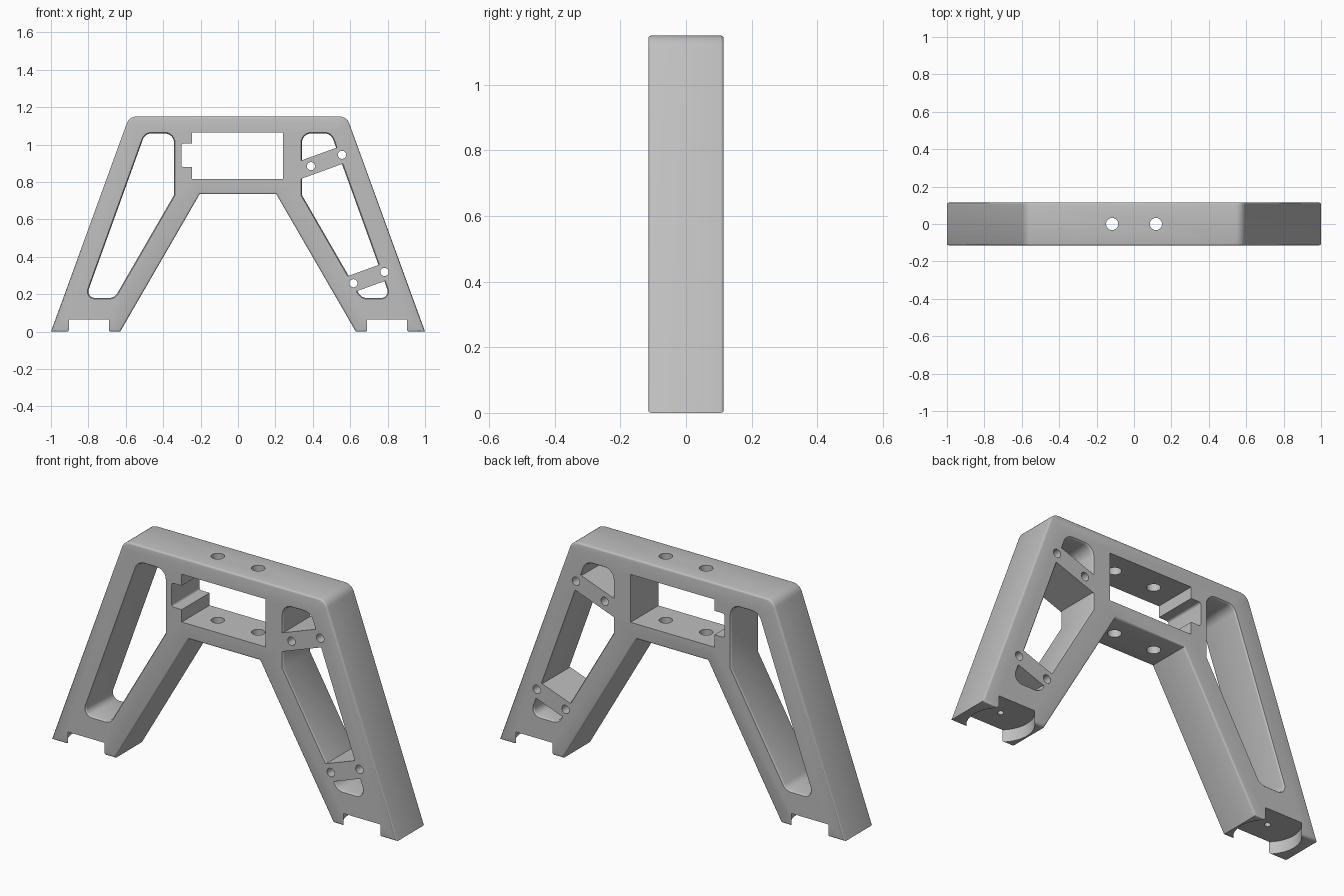
import bpy, bmesh, math
from mathutils import Vector, Matrix

if "Cube" in bpy.data.objects:
    bpy.data.objects.remove(bpy.data.objects["Cube"])

HALF = 0.115      # half depth of the frame
ROUND = 0.01      # rounding of the front and back rims

grey = bpy.data.materials.new("light grey")
grey.use_nodes = True
grey.diffuse_color = (0.52, 0.52, 0.52, 1)
grey.node_tree.nodes["Principled BSDF"].inputs["Base Color"].default_value = (0.52, 0.52, 0.52, 1)


def fillet(corners, steps=6):
    """Round each (x, z, radius) corner of a polygon."""
    out = []
    for i, (x, z, r) in enumerate(corners):
        p = Vector((x, z))
        if r == 0:
            out.append(p)
            continue
        a = (Vector(corners[i - 1][:2]) - p).normalized()
        b = (Vector(corners[(i + 1) % len(corners)][:2]) - p).normalized()
        half = a.angle(b) / 2
        centre = p + (a + b).normalized() * (r / math.sin(half))
        start = p + a * (r / math.tan(half)) - centre
        end = p + b * (r / math.tan(half)) - centre
        sweep = start.angle_signed(end)
        for k in range(steps + 1):
            out.append(centre + Matrix.Rotation(-sweep * k / steps, 2) @ start)
    return out


def inset(points, d):
    """Move a counter-clockwise outline inward by d."""
    out = []
    for i, p in enumerate(points):
        u = (p - points[i - 1]).normalized()
        v = (points[(i + 1) % len(points)] - p).normalized()
        n = Vector((-u.y - v.y, u.x + v.x)).normalized()
        out.append(p + n * (d / max(0.3, n.dot(Vector((-u.y, u.x))))))
    return out


def finish(name, bm):
    bmesh.ops.recalc_face_normals(bm, faces=bm.faces)
    mesh = bpy.data.meshes.new(name)
    bm.to_mesh(mesh)
    bm.free()
    mesh.materials.append(grey)
    obj = bpy.data.objects.new(name, mesh)
    bpy.context.collection.objects.link(obj)
    return obj


def prism(name, points, stations):
    """Skin an outline along y through (y, inset) stations."""
    if sum(points[i - 1].cross(p) for i, p in enumerate(points)) < 0:
        points = points[::-1]
    bm = bmesh.new()
    rings = [[bm.verts.new((p.x, y, p.y)) for p in inset(points, d)] for y, d in stations]
    for lower, upper in zip(rings, rings[1:]):
        for i in range(len(lower)):
            bm.faces.new((lower[i - 1], lower[i], upper[i], upper[i - 1]))
    bm.faces.new(rings[0])
    bm.faces.new(rings[-1])
    return finish(name, bm)


def rim(sign, overshoot):
    arc = [math.radians(a) for a in (0, 30, 60, 90)]
    side = [(HALF - ROUND + ROUND * math.sin(a), sign * ROUND * (1 - math.cos(a))) for a in arc]
    side[-1] = (HALF + overshoot, sign * ROUND)
    return [(-y, d) for y, d in side[::-1]] + side


def cylinder(name, radius, start, end, sides):
    start, end = Vector(start), Vector(end)
    axis = end - start
    bm = bmesh.new()
    place = Matrix.Translation((start + end) / 2) @ axis.to_track_quat('Z', 'Y').to_matrix().to_4x4()
    bmesh.ops.create_cone(bm, cap_ends=True, segments=sides, radius1=radius,
                          radius2=radius, depth=axis.length, matrix=place)
    return finish(name, bm)


def cut(target, cutter):
    cutter.hide_render = True
    mod = target.modifiers.new("cut", 'BOOLEAN')
    mod.operation = 'DIFFERENCE'
    mod.solver = 'EXACT'
    mod.object = cutter
    bpy.context.view_layer.objects.active = target
    bpy.ops.object.modifier_apply(modifier=mod.name)
    bpy.data.objects.remove(cutter)


def mirrored(corners):
    return [(-x, z, r) for x, z, r in reversed(corners)]


THROUGH = [(-0.3, 0), (0.3, 0)]

# Trapezoid frame with splayed legs
half_outline = [(0.205, 0.735, 0), (0.63, 0, 0), (1, 0, 0), (0.5815, 1.15, 0.055)]
frame = prism("frame", fillet(half_outline + mirrored(half_outline)), rim(1, 0))

# Leg windows; the left one is interrupted by two slanted braces
window = [(0.342, 1.06, 0.05), (0.342, 0.73, 0), (0.66, 0.18, 0.05),
          (0.815, 0.18, 0.035), (0.497, 1.06, 0.05)]
tilt = Vector((math.cos(math.radians(20)), math.sin(math.radians(20))))
side = Vector((-tilt.y, tilt.x))
brace_centres = [Vector((0.473, 0.915)), Vector((0.70, 0.289))]
right_window = prism("right_window", fillet(mirrored(window)), rim(-1, 0.01))
left_window = prism("left_window", fillet(window), rim(-1, 0.01))
for c in brace_centres:
    strip = [c + tilt * s * 0.4 + side * t * 0.046 for s, t in ((-1, -1), (1, -1), (1, 1), (-1, 1))]
    cut(left_window, prism("brace_strip", strip, THROUGH))
cut(frame, right_window)
cut(frame, left_window)

# Rectangular opening with a side notch
opening = [(-0.245, 0.815, 0), (0.24, 0.815, 0), (0.24, 1.065, 0), (-0.245, 1.065, 0),
           (-0.245, 1.005, 0), (-0.303, 1.005, 0.012), (-0.303, 0.88, 0.012), (-0.245, 0.88, 0)]
cut(frame, prism("opening", fillet(opening), THROUGH))

# Screw holes through the braces
for c in brace_centres:
    for s in (-1, 1):
        p = c + tilt * s * 0.0885
        cut(frame, cylinder("brace_hole", 0.022, (p.x, -0.3, p.y), (p.x, 0.3, p.y), 16))

for s in (-1, 1):
    # Vertical holes through both crossbars
    cut(frame, cylinder("bar_hole", 0.033, (s * 0.117, 0, 0.6), (s * 0.117, 0, 1.3), 16))
    # Round pocket and pilot hole under each foot
    cut(frame, cylinder("foot_pocket", 0.157, (s * 0.7975, 0, -0.1), (s * 0.7975, 0, 0.064), 64))
    cut(frame, cylinder("pilot_hole", 0.015, (s * 0.7975, 0, -0.1), (s * 0.7975, 0, 0.13), 12))

# Smooth shading with sharp edges kept
bpy.ops.object.select_all(action='DESELECT')
frame.select_set(True)
bpy.context.view_layer.objects.active = frame
bpy.ops.object.shade_smooth_by_angle(angle=math.radians(35))
